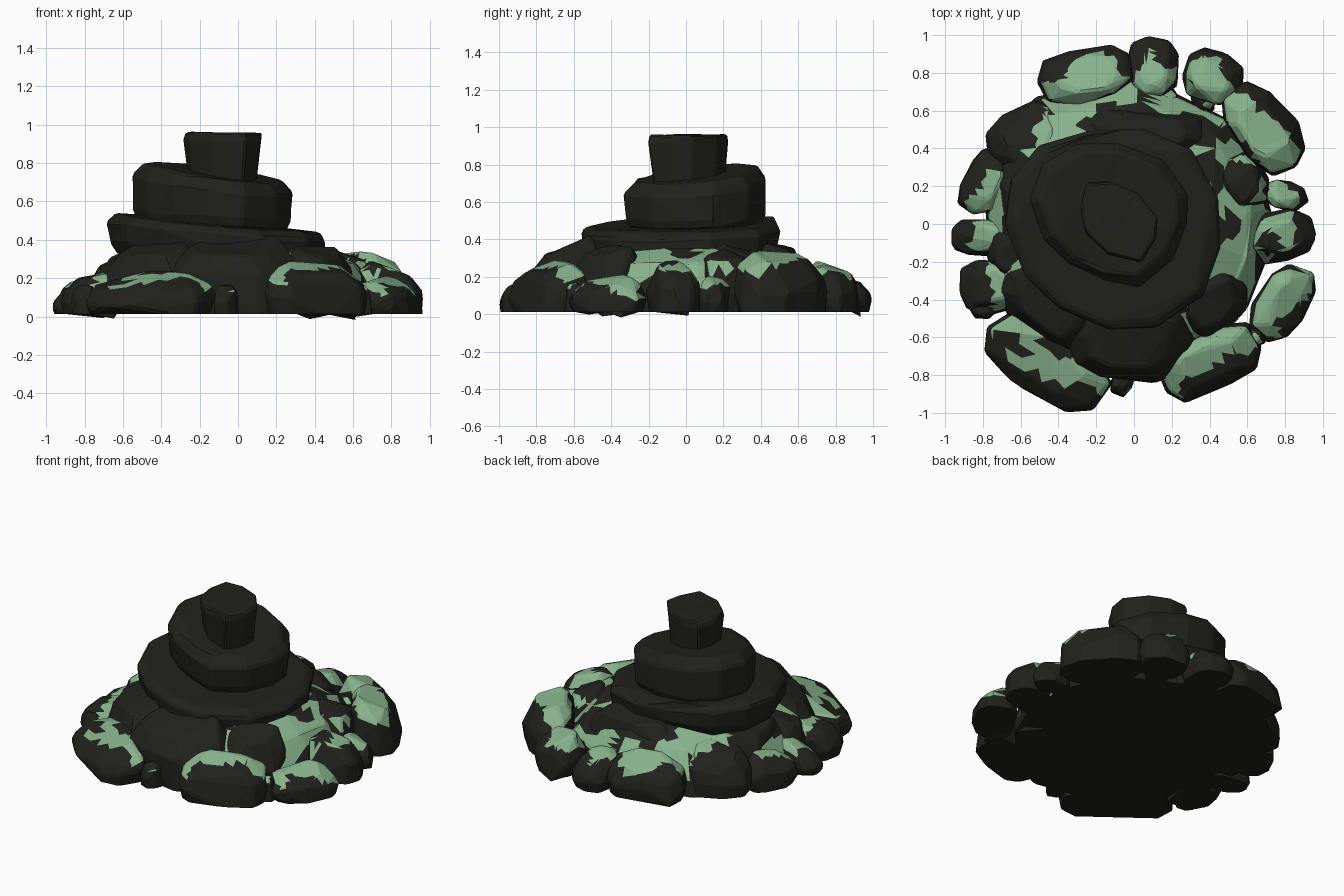
import bpy, bmesh, math, random
from mathutils import Vector, noise

if "Cube" in bpy.data.objects:
    bpy.data.objects.remove(bpy.data.objects["Cube"])

random.seed(7)
FLOOR = 0.012


def material(name, color):
    m = bpy.data.materials.new(name)
    m.diffuse_color = (*color, 1)
    m.use_nodes = True
    m.node_tree.nodes["Principled BSDF"].inputs["Base Color"].default_value = m.diffuse_color
    return m


STONE = material("dark_stone", (0.015, 0.015, 0.012))
MOSS = material("moss", (0.25, 0.45, 0.27))


def stone(name, outline, z0, z1, levels, slope=(0, 0), tilt=(0, 0), jitter=0.012,
          bevel=0.012, moss=None):
    """Faceted stone: hull of a footprint scaled at several heights.
    slope tilts the top, tilt the bottom; moss(co, normal) picks green faces."""
    n = len(outline)
    cx = sum(p[0] for p in outline) / n
    cy = sum(p[1] for p in outline) / n
    bm = bmesh.new()
    for t, s in levels:
        for px, py in outline:
            x = (px - cx) * s
            y = (py - cy) * s
            low = z0 + tilt[0] * x + tilt[1] * y
            high = z1 + slope[0] * x + slope[1] * y
            z = low + (high - low) * t
            j = [random.uniform(-jitter, jitter) for _ in range(3)]
            if t == 0 and z0 <= FLOOR:
                z, j[2] = FLOOR, 0
            bm.verts.new((cx + x + j[0], cy + y + j[1], max(z + j[2], FLOOR)))
    res = bmesh.ops.convex_hull(bm, input=bm.verts[:])
    junk = {v for v in res["geom_interior"] + res["geom_unused"]
            if isinstance(v, bmesh.types.BMVert)}
    bmesh.ops.delete(bm, geom=list(junk), context='VERTS')
    bmesh.ops.dissolve_limit(bm, angle_limit=math.radians(13),
                             verts=bm.verts[:], edges=bm.edges[:])
    # Chipped edges
    sharp = [e for e in bm.edges if e.calc_face_angle(0) > math.radians(25)
             and max(v.co.z for v in e.verts) > FLOOR + 0.01]
    bmesh.ops.bevel(bm, geom=sharp, offset=bevel, segments=1, affect='EDGES',
                    profile=0.5, clamp_overlap=True)
    bmesh.ops.triangulate(bm, faces=bm.faces[:])
    if moss:
        for length in (0.14, 0.07):
            long = [e for e in bm.edges if e.calc_length() > length]
            bmesh.ops.subdivide_edges(bm, edges=long, cuts=1)
            bmesh.ops.triangulate(bm, faces=bm.faces[:])
    bmesh.ops.recalc_face_normals(bm, faces=bm.faces[:])
    bm.normal_update()
    for f in bm.faces:
        if moss and moss(f.calc_center_median(), f.normal):
            f.material_index = 1
    me = bpy.data.meshes.new(name)
    bm.to_mesh(me)
    bm.free()
    me.materials.append(STONE)
    me.materials.append(MOSS)
    ob = bpy.data.objects.new(name, me)
    bpy.context.collection.objects.link(ob)
    return ob


def oval(cx, cy, rx, ry, rot, n, power=0.75):
    """Slightly boxy, irregular oval footprint."""
    a0 = random.uniform(0, math.tau / n)
    r = math.radians(rot)
    pts = []
    for i in range(n):
        a = a0 + math.tau * i / n
        c, s = math.cos(a), math.sin(a)
        k = random.uniform(0.95, 1.06)
        x = rx * k * math.copysign(abs(c) ** power, c)
        y = ry * k * math.copysign(abs(s) ** power, s)
        pts.append((cx + x * math.cos(r) - y * math.sin(r),
                    cy + x * math.sin(r) + y * math.cos(r)))
    return pts


# Stacked slabs of the tower
third = [(-.68, 0), (-.65, .24), (-.5, .42), (-.25, .5), (.05, .5), (.3, .4), (.45, .13),
         (.46, -.13), (.37, -.38), (.13, -.54), (-.13, -.56), (-.4, -.45), (-.58, -.27)]
second = [(-.56, .13), (-.49, .32), (-.3, .43), (-.08, .43), (.16, .34), (.28, .16),
          (.28, 0), (.2, -.19), (.03, -.33), (-.16, -.29), (-.34, -.21), (-.48, -.08)]
cap = [(-.28, .08), (-.25, .22), (-.12, .23), (.02, .17), (.13, .03), (.12, -.08),
       (.04, -.2), (-.13, -.16), (-.26, -.05)]
stone("lower_slab", third, .29, .49, [(0, .9), (.3, .98), (.8, 1), (1, .93)],
      slope=(-.09, .03), tilt=(-.06, 0), jitter=.008)
stone("middle_slab", second, .47, .75, [(0, .92), (.2, .97), (.78, 1), (1, .86)],
      slope=(-.13, .09), tilt=(-.05, 0), jitter=.007)
stone("top_stone", cap, .7, .96, [(0, .86), (.4, .95), (.85, 1), (1, .96)],
      slope=(-.02, 0), jitter=.006, bevel=.008)


# Mound under the slabs, mossy in the crevices
def mound_moss(co, nrm):
    v = noise.noise(co * 5)
    return nrm.z > .25 and v > (-.25 if co.x > .2 or co.xy.length > .6 else .15)


stone("mound", oval(-.03, 0, .78, .78, 0, 18, 1), FLOOR, .35,
      [(0, 1), (.35, .97), (.75, .85), (1, .66)], moss=mound_moss)

# Outer boulders: x, y, half length, half width, turn, height
outer = [
    (-.25, .79, .26, .15, 10, .25), (.1, .83, .13, .17, 0, .20),
    (.42, .78, .17, .14, -25, .24), (.69, .50, .27, .16, -55, .30),
    (.80, .15, .12, .08, -15, .18), (.79, -.07, .18, .14, 15, .25),
    (.79, -.42, .22, .14, 60, .18), (.40, -.73, .29, .16, 25, .25),
    (-.46, -.73, .37, .19, -35, .20), (-.76, -.33, .16, .15, 0, .21),
    (-.81, -.07, .16, .10, 0, .17), (-.79, .22, .18, .12, 70, .20),
    (-.57, .46, .23, .17, 30, .27)]
for i, (x, y, rx, ry, rot, h) in enumerate(outer):
    out = Vector((x, y)).normalized()
    edge = Vector((x, y)).length

    def boulder_moss(co, nrm, out=out, edge=edge):
        reach = co.xy.dot(out) - edge + .12 * noise.noise(co * 6)
        return nrm.z > .4 and reach < .04 and noise.noise(co * 4 + Vector((9, 3, 1))) > -.3

    stone(f"outer_boulder_{i + 1}", oval(x, y, rx, ry, rot, 9), FLOOR, h,
          [(0, .93), (.4, 1), (.75, .9), (1, .6)], slope=-.35 * out,
          jitter=.014, moss=boulder_moss)

# Inner bare boulders leaning on the mound
inner = [
    (-.02, -.60, .36, .24, -5, .37), (-.45, -.42, .30, .2, -45, .35),
    (.42, -.42, .22, .15, 45, .34), (.05, .50, .36, .13, -5, .37),
    (-.55, .12, .17, .28, 0, .34), (.58, .22, .12, .16, 20, .31),
    (-.62, -.15, .18, .14, 10, .30)]
for i, (x, y, rx, ry, rot, h) in enumerate(inner):
    out = Vector((x, y)).normalized()
    stone(f"inner_boulder_{i + 1}", oval(x, y, rx, ry, rot, 10), FLOOR, h,
          [(0, .95), (.4, 1), (.75, .9), (1, .65)], slope=-.35 * out, jitter=.016,
          moss=(lambda co, nrm: nrm.z > .4 and noise.noise(co * 6) > .05)
          if i == 5 else None)

# Small pebbles filling gaps along the rim
for i, (x, y, r) in enumerate([(-.8, -.45, .07), (.15, .66, .09), (.62, -.2, .08),
                               (.36, .66, .08), (-.66, .3, .09), (.62, -.6, .08),
                               (-.06, -.83, .08), (-.72, .05, .08)]):
    stone(f"pebble_{i + 1}", oval(x, y, r, r * .8, 40 * i, 7), FLOOR, .16,
          [(0, .95), (.45, 1), (.8, .85), (1, .5)], jitter=.008, bevel=.006,
          moss=lambda co, nrm: nrm.z > .5 and noise.noise(co * 7) > 0)
